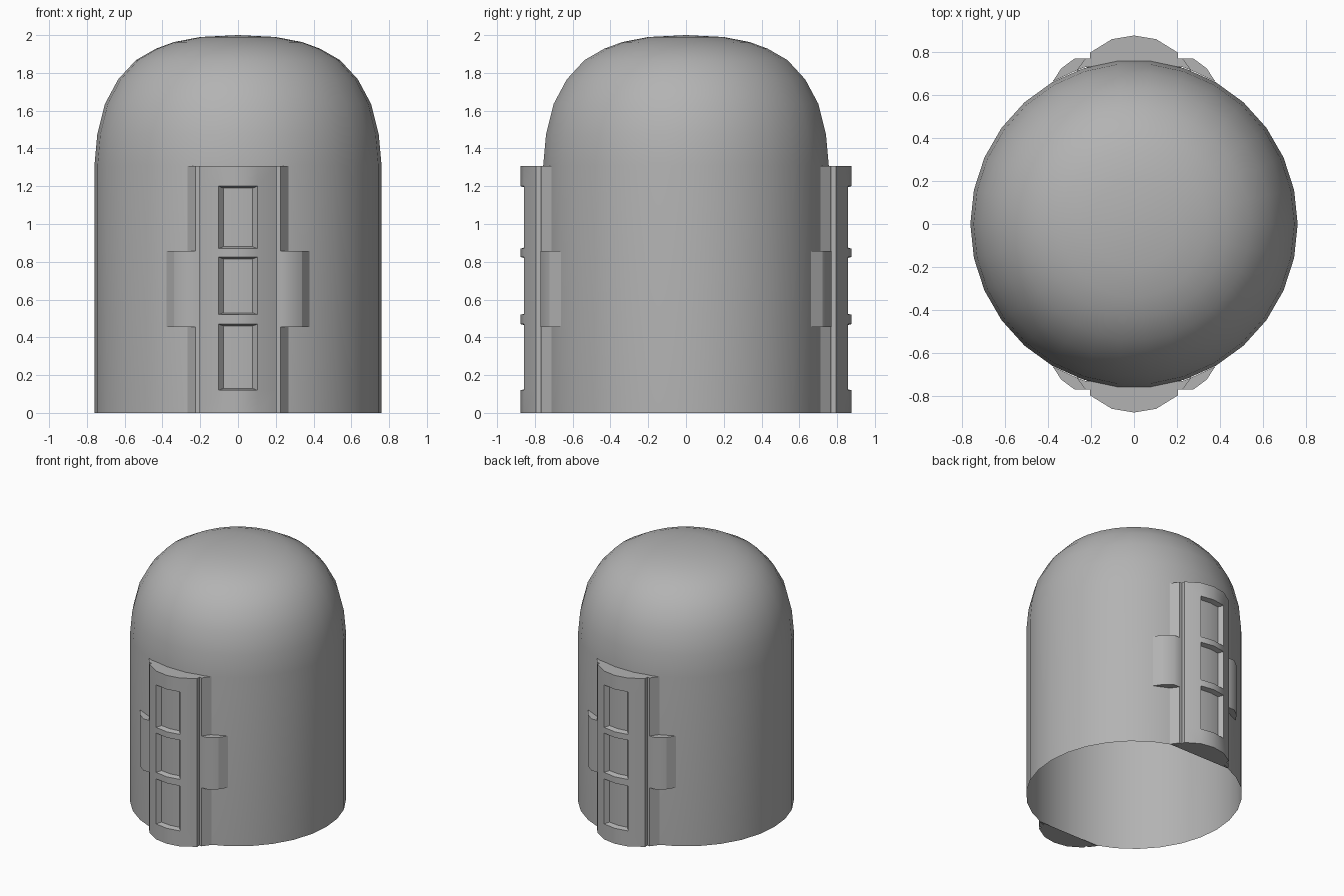
import bpy, bmesh, math

if "Cube" in bpy.data.objects:
    bpy.data.objects.remove(bpy.data.objects["Cube"])

grey = bpy.data.materials.new("plain grey")
grey.diffuse_color = (0.45, 0.45, 0.45, 1)
grey.use_nodes = True
grey.node_tree.nodes["Principled BSDF"].inputs["Base Color"].default_value = grey.diffuse_color


def finish(name, bm, angle=30):
    bmesh.ops.remove_doubles(bm, verts=bm.verts, dist=0.0005)
    bmesh.ops.recalc_face_normals(bm, faces=bm.faces)
    me = bpy.data.meshes.new(name)
    bm.to_mesh(me)
    bm.free()
    ob = bpy.data.objects.new(name, me)
    bpy.context.collection.objects.link(ob)
    me.materials.append(grey)
    bpy.ops.object.select_all(action='DESELECT')
    ob.select_set(True)
    bpy.context.view_layer.objects.active = ob
    bpy.ops.object.shade_smooth_by_angle(angle=math.radians(angle))
    return ob


def prism(name, outline, z0, z1, side, angle=30):
    """Extrude a plan outline; side = -1 for front, 1 for back."""
    bm = bmesh.new()
    f = bm.faces.new([bm.verts.new((x, y * side, z0)) for x, y in outline])
    new = bmesh.ops.extrude_face_region(bm, geom=[f])["geom"]
    bmesh.ops.translate(bm, vec=(0, 0, z1 - z0),
                        verts=[v for v in new if isinstance(v, bmesh.types.BMVert)])
    return finish(name, bm, angle)


# Domed shell, open underneath
profile = [(0.76, 0), (0.76, 1.31), (0.745, 1.475), (0.705, 1.635), (0.635, 1.765),
           (0.54, 1.868), (0.435, 1.928), (0.34, 1.963), (0.2, 1.99), (0, 2.0)]
bm = bmesh.new()
vs = [bm.verts.new((r, 0, z)) for r, z in profile]
es = [bm.edges.new(p) for p in zip(vs, vs[1:])]
bmesh.ops.spin(bm, geom=vs + es, axis=(0, 0, 1), cent=(0, 0, 0),
               angle=2 * math.pi, steps=30)
finish("domed_shell", bm)

# Bowed door panel with three recessed windows
ARC = [(-0.205, 0.795), (-0.103, 0.858), (0, 0.875), (0.103, 0.858), (0.205, 0.795)]
FLOOR = [(-0.077, 0.828), (0, 0.838), (0.077, 0.828)]
ROWS = [0, 0.12, 0.47, 0.52, 0.825, 0.87, 1.2, 1.308]
TOP = ROWS[-1]


def door(name, side):
    bm = bmesh.new()

    def face(pts):
        bm.faces.new([bm.verts.new((x, y * side, z)) for x, y, z in pts])

    def quad(a, b, za, zb):
        face([(*a, za), (*b, za), (*b, zb), (*a, zb)])

    for row, (za, zb) in enumerate(zip(ROWS, ROWS[1:])):
        for i in range(4):
            if row % 2 == 0 or i in (0, 3):
                quad(ARC[i], ARC[i + 1], za, zb)
        if row % 2:
            # recess: floor, sloping jambs, sill and head
            lo, hi = za + 0.01, zb - 0.01
            for i in range(2):
                a, b, c, d = ARC[i + 1], ARC[i + 2], FLOOR[i], FLOOR[i + 1]
                quad(c, d, lo, hi)
                face([(*a, za), (*b, za), (*d, lo), (*c, lo)])
                face([(*a, zb), (*b, zb), (*d, hi), (*c, hi)])
            for a, c in ((ARC[1], FLOOR[0]), (ARC[3], FLOOR[2])):
                face([(*a, za), (*c, lo), (*c, hi), (*a, zb)])
        # door sides, meeting the shell wall
        quad(ARC[0], (-0.205, 0.732), za, zb)
        quad(ARC[4], (0.205, 0.732), za, zb)
    # top cap, and bottom cap reaching back to a straight chord
    face([(x, y, TOP) for x, y in ARC + [(0.205, 0.732), (-0.205, 0.732)]])
    face([(x, y, 0) for x, y in ARC + [(0.205, 0.732), (0.266, 0.711),
                                       (-0.266, 0.711), (-0.205, 0.732)]])
    finish(name, bm)


for label, side in (("front", -1), ("back", 1)):
    door(label + "_door", side)
    for hand, s in (("left", -1), ("right", 1)):
        # Door frame rail
        rail = [(0.205, 0.732), (0.236, 0.726), (0.268, 0.711),
                (0.226, 0.768), (0.205, 0.768)]
        prism(f"{label}_{hand}_rail", [(x * s, y) for x, y in rail], 0, TOP, side)
        # Side bracket wrapping onto the shell, creased at its outer bend
        bracket = [(0.226, 0.732), (0.226, 0.769), (0.275, 0.769),
                   (0.338, 0.722), (0.378, 0.661)]
        ob = prism(f"{label}_{hand}_bracket", [(x * s, y) for x, y in bracket],
                   0.455, 0.857, side, 45)
        me = ob.data
        for e in me.edges:
            if all(abs(abs(me.vertices[v].co.x) - 0.338) < 0.001 for v in e.vertices):
                e.use_edge_sharp = True
